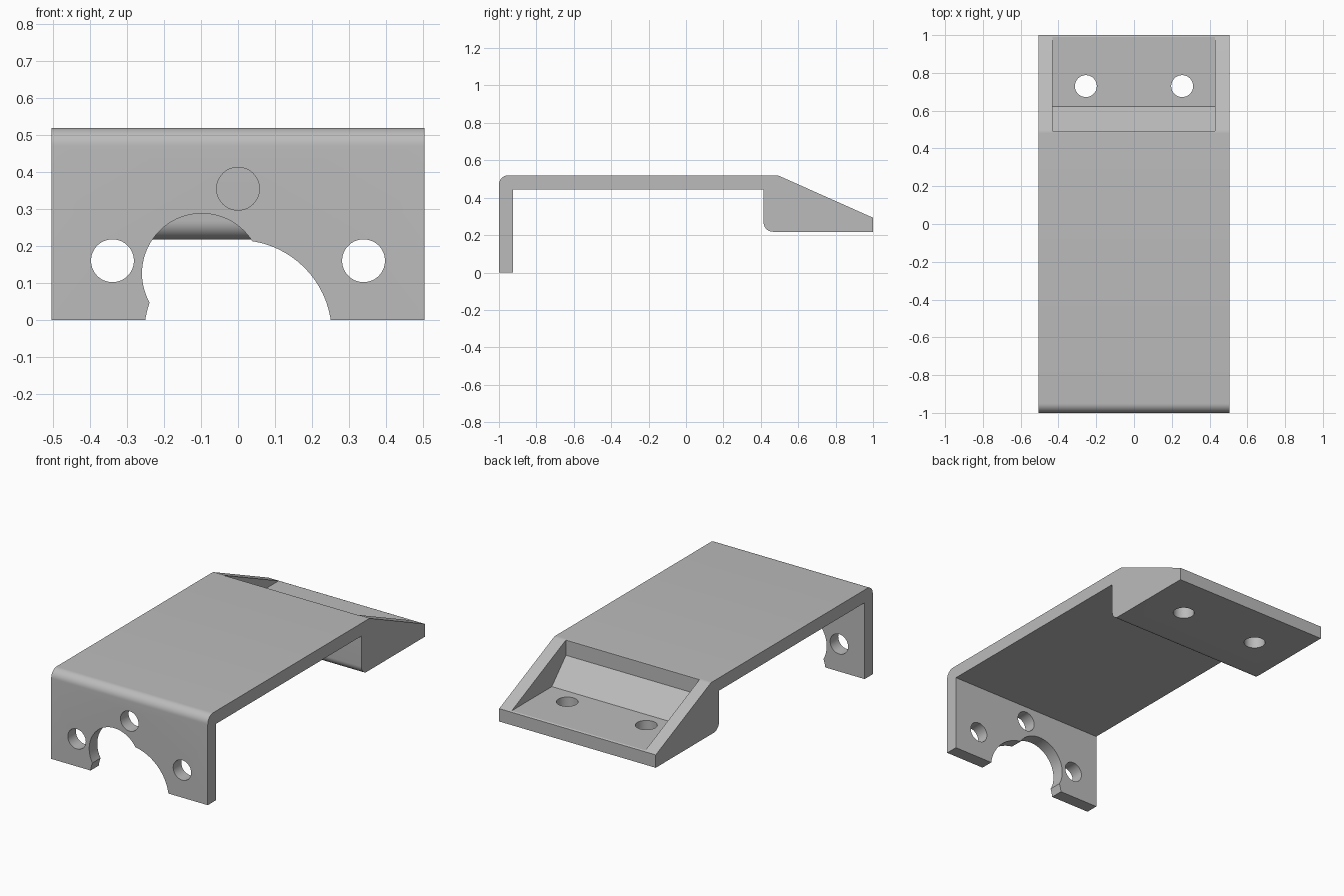
import bpy, bmesh, math
from mathutils import Matrix

cube = bpy.data.objects.get("Cube")
if cube:
    bpy.data.objects.remove(cube, do_unlink=True)

grey = bpy.data.materials.new("plain grey")
grey.use_nodes = True
COLOUR = (0.5, 0.5, 0.5, 1)
grey.diffuse_color = COLOUR
grey.node_tree.nodes["Principled BSDF"].inputs["Base Color"].default_value = COLOUR

HALF = 0.505            # half width
TOP, WALL = 0.52, 0.075 # height and sheet thickness
FOOT = 0.218            # underside of the rear block


def to_object(name, bm):
    bmesh.ops.recalc_face_normals(bm, faces=bm.faces)
    mesh = bpy.data.meshes.new(name)
    bm.to_mesh(mesh)
    bm.free()
    mesh.materials.append(grey)
    obj = bpy.data.objects.new(name, mesh)
    bpy.context.collection.objects.link(obj)
    return obj


def extrude_profile(name, points, x0, x1):
    """Extrude a (y, z) outline along x."""
    bm = bmesh.new()
    face = bm.faces.new([bm.verts.new((x0, y, z)) for y, z in points])
    grown = bmesh.ops.extrude_face_region(bm, geom=[face])["geom"]
    moved = [v for v in grown if isinstance(v, bmesh.types.BMVert)]
    bmesh.ops.translate(bm, verts=moved, vec=(x1 - x0, 0, 0))
    return to_object(name, bm)


def cylinder(name, centre, radius, depth, along_y):
    bm = bmesh.new()
    turn = Matrix.Rotation(math.pi / 2 if along_y else 0, 4, "X")
    bmesh.ops.create_cone(bm, cap_ends=True, segments=72, radius1=radius, radius2=radius,
                          depth=depth, matrix=Matrix.Translation(centre) @ turn)
    return to_object(name, bm)


def arc(cy, cz, r, start, end, steps=10):
    angles = [math.radians(start + (end - start) * i / steps) for i in range(steps + 1)]
    return [(cy + r * math.cos(a), cz + r * math.sin(a)) for a in angles]


def cut(target, cutter):
    cutter.hide_render = True
    mod = target.modifiers.new("cut", "BOOLEAN")
    mod.operation, mod.solver, mod.object = "DIFFERENCE", "EXACT", cutter
    bpy.context.view_layer.objects.active = target
    bpy.ops.object.modifier_apply(modifier=mod.name)
    bpy.data.objects.remove(cutter, do_unlink=True)


# Side outline: front plate, top sheet and sloped rear block
outline = [(-1, 0)]
outline += arc(-0.95, TOP - 0.05, 0.05, 180, 90)
outline += arc(0.48, TOP - 0.05, 0.05, 90, 66, 4)
outline += [(1, 0.293), (1, FOOT)]
outline += arc(0.465, FOOT + 0.05, 0.05, 270, 180)
outline += [(0.415, TOP - WALL), (WALL - 1, TOP - WALL), (WALL - 1, 0)]
bracket = extrude_profile("bracket", outline, -HALF, HALF)

# Recess in the rear slope
recess = [(0.492, 0.7), (0.492, 0.43), (0.622, 0.297), (1.1, 0.297), (1.1, 0.7)]
cut(bracket, extrude_profile("recess_cutter", recess, -0.432, 0.43))

# Front plate: two merged round cutouts and three bolt holes
for x, z, r in [(0, -0.038, 0.254), (-0.098, 0.126, 0.162),
                (-0.34, 0.16, 0.058), (0.34, 0.16, 0.058), (0, 0.355, 0.058)]:
    cut(bracket, cylinder("front_cutter", (x, -0.96, z), r, 0.3, True))

# Screw holes in the recess floor
for side in (-1, 1):
    cut(bracket, cylinder("floor_cutter", (side * 0.255, 0.73, 0.26), 0.058, 0.3, False))

# Smooth shading on the rounded edges and bores
bpy.ops.object.select_all(action="DESELECT")
bracket.select_set(True)
bpy.context.view_layer.objects.active = bracket
bpy.ops.object.shade_smooth_by_angle(angle=math.radians(20))
